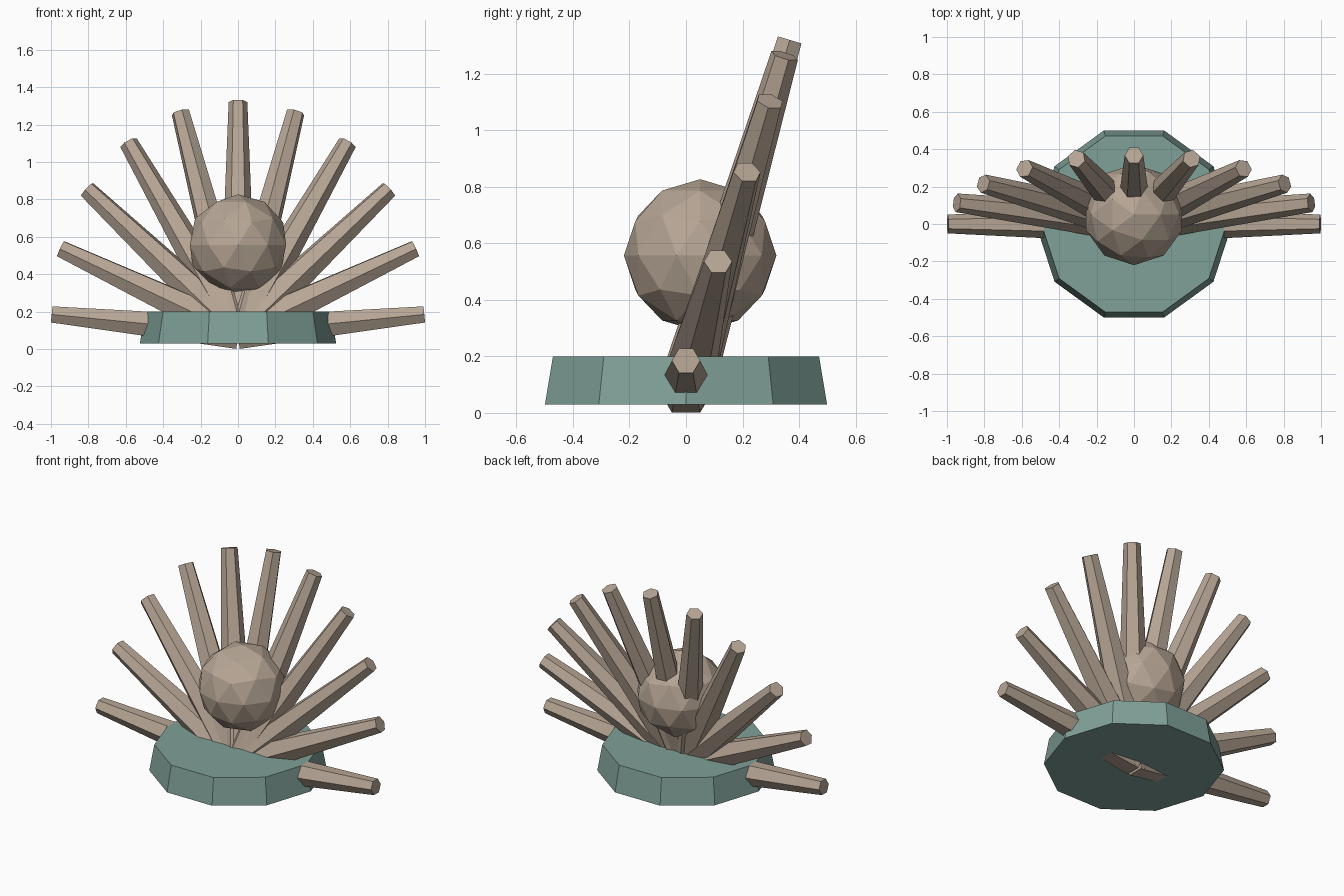
import bpy, bmesh, math
from mathutils import Vector, Matrix

if "Cube" in bpy.data.objects:
    bpy.data.objects.remove(bpy.data.objects["Cube"])


def material(name, rgb):
    m = bpy.data.materials.new(name)
    m.diffuse_color = (*rgb, 1.0)
    m.use_nodes = True
    m.node_tree.nodes["Principled BSDF"].inputs["Base Color"].default_value = m.diffuse_color
    return m


STONE = material("warm beige", (0.47, 0.38, 0.30))
TEAL = material("muted teal", (0.216, 0.352, 0.314))


def finish(bm, name, mat):
    mesh = bpy.data.meshes.new(name)
    bm.to_mesh(mesh)
    bm.free()
    mesh.materials.append(mat)
    obj = bpy.data.objects.new(name, mesh)
    bpy.context.collection.objects.link(obj)
    return obj


def frustum(name, start, end, r1, r2, sides, mat):
    """Tapered prism from start to end, with a corner on its horizontal cross axis."""
    start, end = Vector(start), Vector(end)
    z = (end - start).normalized()
    x = Vector((0, 0, 1)).cross(z)
    x = x.normalized() if x.length > 1e-4 else Vector((1, 0, 0))
    y = z.cross(x)
    bm = bmesh.new()
    rings = []
    for centre, r in ((start, r1), (end, r2)):
        rings.append([bm.verts.new(centre + r * (math.cos(a) * x + math.sin(a) * y))
                      for a in (2 * math.pi * i / sides for i in range(sides))])
    lo, hi = rings
    for i in range(sides):
        j = (i + 1) % sides
        bm.faces.new((lo[i], lo[j], hi[j], hi[i]))
    bm.faces.new(lo[::-1])
    bm.faces.new(hi)
    return finish(bm, name, mat)


# Ten-sided base
frustum("base", (0, 0, 0.03), (0, 0, 0.2), 0.525, 0.495, 10, TEAL)

# Faceted ball
bm = bmesh.new()
bmesh.ops.create_icosphere(bm, subdivisions=2, radius=0.27,
                           matrix=Matrix.Translation((0, 0.05, 0.557)))
finish(bm, "ball", STONE)

# Leaning fan of eleven tapered six-sided rods
for i in range(11):
    t = math.pi * i / 10
    tip = (0.996 * math.cos(t), 0.367 * math.sin(t), 0.185 + 1.135 * math.sin(t))
    frustum(f"fan_rod_{i + 1}", (0, 0, 0.087), tip, 0.1, 0.05, 6, STONE)
